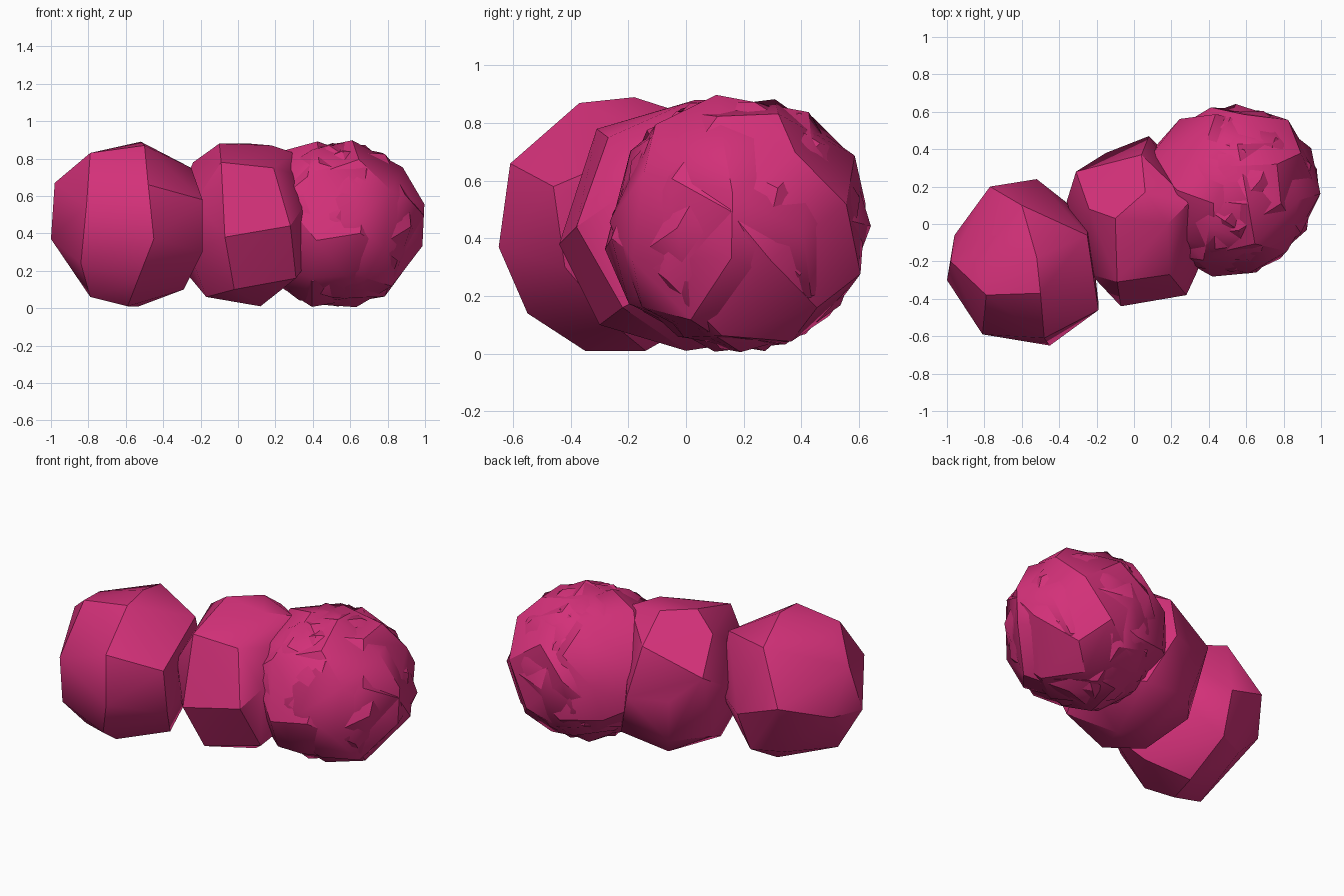
import bpy
import bmesh
import math
import random
from mathutils import Euler, Vector

default_cube = bpy.data.objects.get("Cube")
if default_cube:
    bpy.data.objects.remove(default_cube, do_unlink=True)

rng = random.Random(7)

# One flat colour for every ball
pink = bpy.data.materials.new("raspberry_pink")
pink.use_nodes = True
pink.diffuse_color = (0.65, 0.03, 0.19, 1)
pink.node_tree.nodes["Principled BSDF"].inputs["Base Color"].default_value = pink.diffuse_color

# Corner points of the two irregular balls, in hundredths of a unit
END_CORNERS = [
    (-52, -18, 89), (-81, -20, 81), (-79, -38, 83), (-50, -37, 87),
    (-48, -61, 66), (-45, -65, 37), (-81, -59, 55), (-54, -55, 14),
    (-84, -52, 24), (-100, -30, 37), (-98, -20, 67), (-79, -36, 6),
    (-59, -35, 1), (-53, -14, 1), (-29, -25, 10), (-19, -46, 58),
    (-25, -6, 75), (-60, 10, 80), (-77, 20, 50), (-52, 24, 42),
    (-96, -6, 40), (-24, 2, 42), (-72, 6, 17), (-54, 14, 17),
    (-19, -42, 30),
]
MIDDLE_CORNERS = [
    (-7, -44, 38), (28, -38, 44), (34, -25, 53), (-9, -31, 78),
    (19, -27, 75), (-23, -27, 57), (-10, 3, 88), (6, 17, 88),
    (18, 0, 87), (-36, 12, 50), (-31, 28, 60), (4, 37, 74),
    (8, 47, 45), (-15, 38, 45), (-2, -30, 10), (-17, -10, 6),
    (12, 0, 1), (31, -22, 16), (-12, 34, 18), (-27, 15, 18),
    (-30, -8, 36), (20, 35, 16), (-2, 20, 4), (-24, 8, 78),
    (-26, -20, 30), (36, 0, 70), (30, 12, 83), (40, 2, 28),
]


def faceted_ball(name, points):
    """Wrap a convex skin around the points and make it a pink object."""
    bm = bmesh.new()
    for point in points:
        bm.verts.new(point)
    bmesh.ops.convex_hull(bm, input=bm.verts[:])
    loose = [vert for vert in bm.verts if not vert.link_faces]
    bmesh.ops.delete(bm, geom=loose, context="VERTS")
    bmesh.ops.recalc_face_normals(bm, faces=bm.faces[:])

    mesh = bpy.data.meshes.new(name)
    bm.to_mesh(mesh)
    bm.free()
    mesh.materials.append(pink)
    ball = bpy.data.objects.new(name, mesh)
    bpy.context.collection.objects.link(ball)

    # Soft shading across shallow facets, crisp at the steeper edges
    bpy.ops.object.select_all(action="DESELECT")
    ball.select_set(True)
    bpy.context.view_layer.objects.active = ball
    bpy.ops.object.shade_smooth_by_angle(angle=math.radians(32))
    ball.select_set(False)


def scattered_points(centre, count=32):
    """Uneven points spread in a spiral over a randomly turned sphere."""
    turn = Euler([rng.uniform(0, math.tau) for axis in range(3)]).to_matrix()
    golden = math.pi * (3 - math.sqrt(5))
    points = []
    for step in range(count):
        height = 1 - (2 * step + 1) / count
        ring = math.sqrt(1 - height * height)
        angle = golden * step
        direction = Vector((ring * math.cos(angle), ring * math.sin(angle), height))
        direction += Vector([rng.uniform(-0.13, 0.13) for axis in range(3)])
        radius = rng.uniform(0.445, 0.46)
        points.append(Vector(centre) + turn @ direction.normalized() * radius)
    return points


# Two separate balls lead along the row
for name, corners in (("end_ball", END_CORNERS), ("middle_ball", MIDDLE_CORNERS)):
    faceted_ball(name, [Vector(corner) / 100 for corner in corners])

# A tight bundle of overlapping balls finishes it
bundle = [
    (0.47, 0.18, 0.45), (0.50, 0.16, 0.45), (0.53, 0.19, 0.45),
    (0.55, 0.20, 0.45), (0.55, 0.18, 0.45),
]
for number, centre in enumerate(bundle, start=1):
    faceted_ball(f"bundle_ball_{number}", scattered_points(centre))
